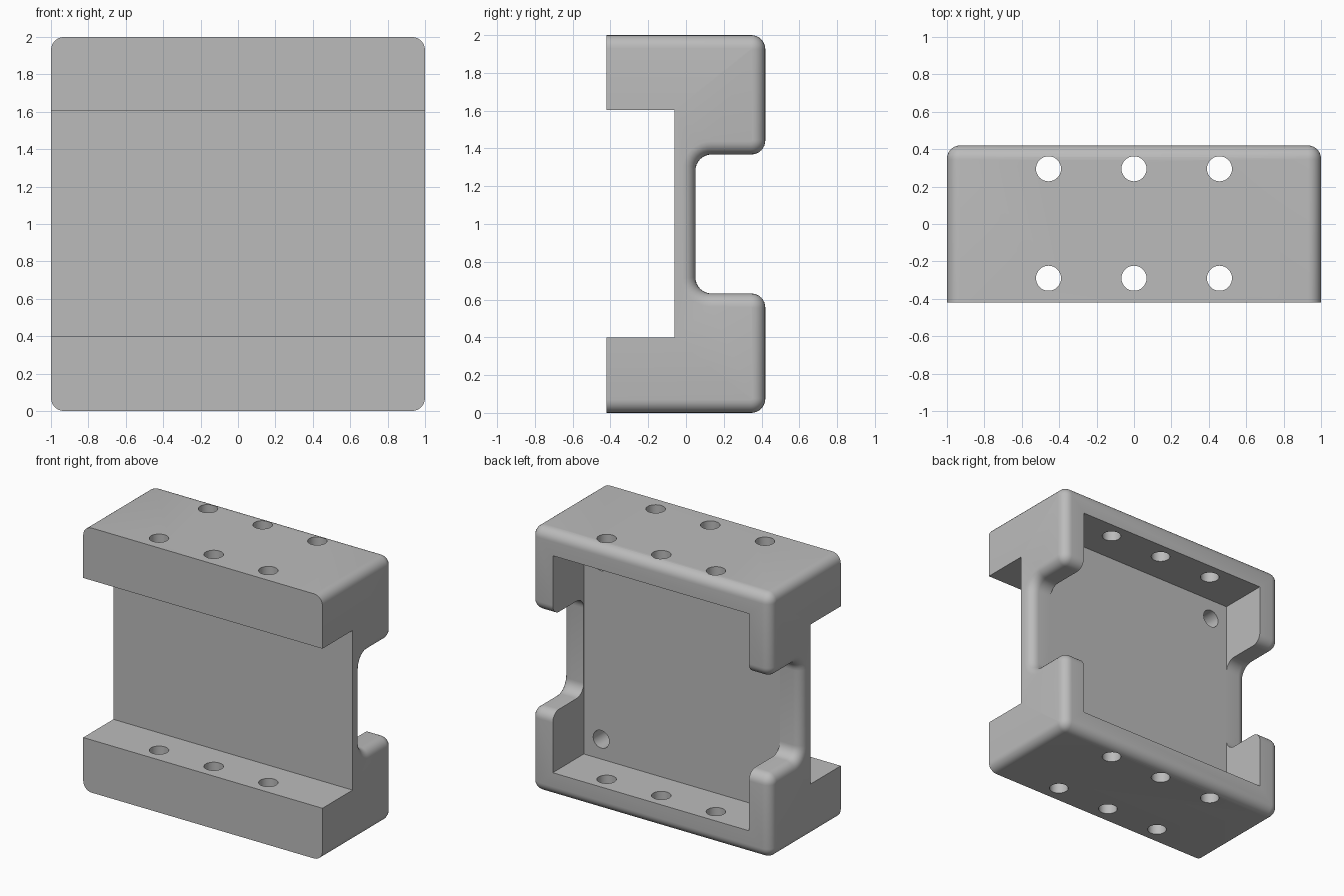
import bpy, bmesh, math
from mathutils import Matrix, Vector

cube = bpy.data.objects.get("Cube")
if cube:
    bpy.data.objects.remove(cube, do_unlink=True)

DEPTH = 0.42        # half depth
FLOOR = 0.05        # pocket floor
FILLET = 0.07
HOLE = 0.067

grey = bpy.data.materials.new("plain_grey")
grey.use_nodes = True
colour = (0.5, 0.5, 0.5, 1)
grey.diffuse_color = colour
grey.node_tree.nodes["Principled BSDF"].inputs["Base Color"].default_value = colour


def make_object(name, bm):
    bmesh.ops.recalc_face_normals(bm, faces=bm.faces[:])
    mesh = bpy.data.meshes.new(name)
    bm.to_mesh(mesh)
    bm.free()
    mesh.materials.append(grey)
    ob = bpy.data.objects.new(name, mesh)
    bpy.context.collection.objects.link(ob)
    return ob


def rounded(prev, corner, nxt, radius, steps=8):
    """Arc points replacing a right-angled profile corner."""
    p = Vector(corner)
    a = (Vector(prev) - p).normalized() * radius
    b = (Vector(nxt) - p).normalized() * radius
    centre = p + a + b
    angles = [math.pi / 2 * i / steps for i in range(steps + 1)]
    return [centre - b * math.cos(t) - a * math.sin(t) for t in angles]


# Side profile (y, z, corner radius), channel at the front, notch at the back
corners = [(-DEPTH, 0, 0), (DEPTH, 0, 0.075), (DEPTH, 0.632, 0.075), (FLOOR, 0.632, 0.085),
           (FLOOR, 1.368, 0.085), (DEPTH, 1.368, 0.075), (DEPTH, 2, 0.075), (-DEPTH, 2, 0),
           (-DEPTH, 1.604, 0), (-0.06, 1.604, 0), (-0.06, 0.398, 0), (-DEPTH, 0.398, 0)]
profile = []
for i, (y, z, r) in enumerate(corners):
    if r:
        profile += rounded(corners[i - 1][:2], (y, z), corners[(i + 1) % len(corners)][:2], r)
    else:
        profile.append(Vector((y, z)))

# Body: extrude the profile across the width
bm = bmesh.new()
face = bm.faces.new([bm.verts.new((-1, p.x, p.y)) for p in profile])
extruded = bmesh.ops.extrude_face_region(bm, geom=[face])["geom"]
bmesh.ops.translate(bm, vec=(2, 0, 0), verts=[v for v in extruded if isinstance(v, bmesh.types.BMVert)])
bmesh.ops.recalc_face_normals(bm, faces=bm.faces[:])


def is_rim(edge):
    """Side edges running around the outside and back, not the front channel."""
    a, b = (v.co for v in edge.verts)
    mid = (a + b) / 2
    if abs(a.x - b.x) > 0.01:
        return False
    return mid.y > 0 or mid.z < 0.001 or mid.z > 1.999


bmesh.ops.bevel(bm, geom=[e for e in bm.edges if is_rim(e)], offset=FILLET,
                offset_type='OFFSET', segments=6, profile=0.5, affect='EDGES', clamp_overlap=False)
body = make_object("bracket_body", bm)

# Cutters
cutters = []


def box_cutter(name, low, high):
    low, high = Vector(low), Vector(high)
    bm = bmesh.new()
    size = Matrix.Diagonal((*(high - low), 1))
    bmesh.ops.create_cube(bm, size=1, matrix=Matrix.Translation((low + high) / 2) @ size)
    cutters.append(make_object(name, bm))


def hole_cutter(name, centre, length, turn=0):
    bm = bmesh.new()
    place = Matrix.Translation(centre) @ Matrix.Rotation(turn, 4, 'X')
    bmesh.ops.create_cone(bm, cap_ends=True, segments=32, radius1=HOLE, radius2=HOLE,
                          depth=length, matrix=place)
    cutters.append(make_object(name, bm))


box_cutter("pocket_cutter", (-0.82, FLOOR - 0.001, 0.18), (0.82, 0.6, 1.82))
for x in (-0.457, 0, 0.457):
    for y in (-0.29, 0.295):
        hole_cutter("wall_hole_cutter", (x, y, 1), 2.4)
for x in (-0.675, 0.675):
    for z in (0.33, 1.67):
        hole_cutter("blind_hole_cutter", (x, 0, z), 0.4, math.pi / 2)

bpy.ops.object.select_all(action='DESELECT')
body.select_set(True)
bpy.context.view_layer.objects.active = body
for cutter in cutters:
    cutter.hide_render = True
    mod = body.modifiers.new("cut", 'BOOLEAN')
    mod.operation = 'DIFFERENCE'
    mod.solver = 'EXACT'
    mod.object = cutter
    bpy.ops.object.modifier_apply(modifier=mod.name)
for cutter in cutters:
    bpy.data.objects.remove(cutter, do_unlink=True)

bpy.ops.object.shade_smooth_by_angle(angle=math.radians(30))
